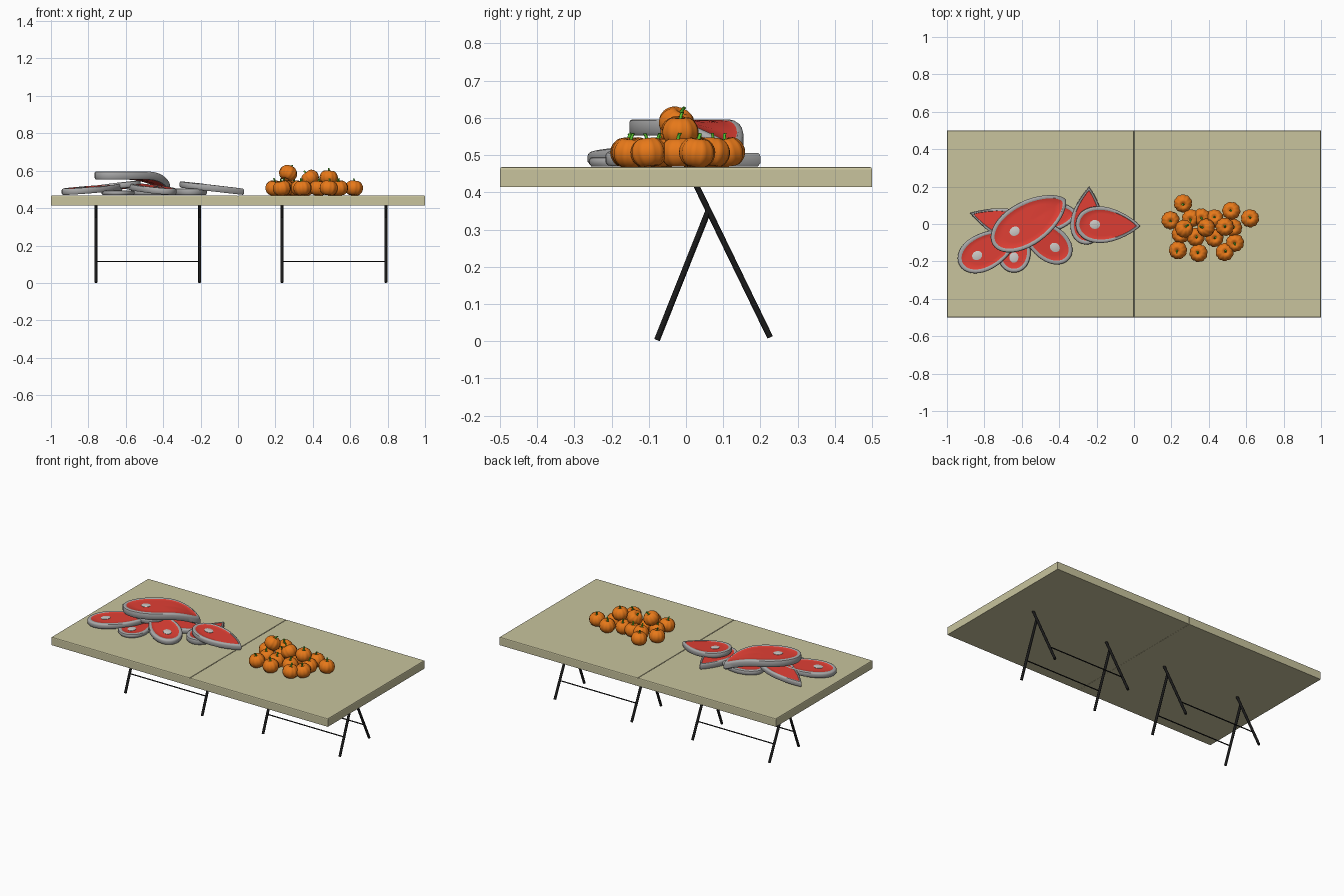
import bpy, bmesh, math, random
from mathutils import Vector, Matrix, Euler

if "Cube" in bpy.data.objects:
    bpy.data.objects.remove(bpy.data.objects["Cube"])

random.seed(4)


def material(name, rgb):
    m = bpy.data.materials.new(name)
    m.diffuse_color = (*rgb, 1)
    m.use_nodes = True
    m.node_tree.nodes["Principled BSDF"].inputs["Base Color"].default_value = m.diffuse_color
    return m


WOOD = material("pale_wood", (0.58, 0.55, 0.34))
BLACK = material("black_metal", (0.01, 0.01, 0.01))
FAT = material("fat", (0.40, 0.40, 0.40))
MEAT = material("meat", (0.75, 0.05, 0.035))
BONE = material("bone", (0.62, 0.60, 0.58))
ORANGE = material("orange_skin", (0.80, 0.19, 0.01))
GREEN = material("green_stem", (0.10, 0.55, 0.03))


def add_object(name, bm, mats, smooth=None):
    bmesh.ops.recalc_face_normals(bm, faces=bm.faces)
    me = bpy.data.meshes.new(name)
    bm.to_mesh(me)
    bm.free()
    for m in mats:
        me.materials.append(m)
    ob = bpy.data.objects.new(name, me)
    bpy.context.collection.objects.link(ob)
    if smooth:
        bpy.ops.object.select_all(action='DESELECT')
        ob.select_set(True)
        bpy.context.view_layer.objects.active = ob
        bpy.ops.object.shade_smooth_by_angle(angle=math.radians(smooth))
    return ob


def rod(name, a, b, r):
    a, b = Vector(a), Vector(b)
    d = b - a
    bm = bmesh.new()
    mat = Matrix.Translation((a + b) / 2) @ d.to_track_quat('Z', 'Y').to_matrix().to_4x4()
    bmesh.ops.create_cone(bm, cap_ends=True, segments=12, radius1=r, radius2=r,
                          depth=d.length, matrix=mat)
    return add_object(name, bm, [BLACK], 40)


# Table top: two halves meeting at a seam, chamfered along the top
for side, cx in (("left", -0.5), ("right", 0.5)):
    bm = bmesh.new()
    bmesh.ops.create_cube(bm, size=1, matrix=Matrix.Translation((cx, 0, 0.4415))
                          @ Matrix.Diagonal((0.999, 1, 0.053, 1)))
    top = [e for e in bm.edges if all(v.co.z > 0.44 for v in e.verts)]
    bmesh.ops.bevel(bm, geom=top, offset=0.006, segments=2, profile=0.5, affect='EDGES')
    add_object("table_top_" + side, bm, [WOOD])

# Trestles: crossed legs in pairs, joined by thin bars
for side, xs in (("left", (-0.76, -0.205)), ("right", (0.235, 0.79))):
    for x in xs:
        rod(side + "_long_leg", (x, 0.027, 0.42), (x, 0.226, 0.0105), 0.008)
        rod(side + "_short_leg", (x, 0.06, 0.35), (x, -0.078, 0.003), 0.008)
    for y in (-0.034, 0.175):
        rod(side + "_cross_bar", (xs[0], y, 0.115), (xs[1], y, 0.115), 0.0035)


# Steak: teardrop outline lofted through inset rings, then tilted and bent
def steak(name, x, y, z, heading, length, width, thick, taper, slope=0, bend=0, bone=True):
    n = 40
    a, b = length / 2, width / 2
    t = thick

    def place(px, py, pz):
        u = px / a
        return (px, py, pz + slope * u - bend * max(0, u) ** 2.5)

    def ring(d, h, k=1):
        pts = []
        for i in range(n):
            p = 2 * math.pi * i / n
            px = (a - d) * k * math.cos(p)
            py = (b - d) * k * math.sin(p) * abs(math.sin(p / 2)) ** taper * 1.1
            pts.append(bm.verts.new(place(px, py, h)))
        return pts

    bm = bmesh.new()
    # (inset, height, scale, material of the band leading to the next ring)
    levels = [(.021, t - .002, .12, 1), (.021, t - .002, .4, 1), (.021, t - .002, .75, 1),
              (.021, t - .002, 1, 0), (.018, t, 1, 0), (.007, t, 1, 0), (.002, t - .003, 1, 0),
              (0, t - .009, 1, 0), (0, .008, 1, 0), (.006, 0, 1, 0), (.021, 0, 1, 1),
              (.021, 0, .75, 1), (.021, 0, .4, 1), (.021, 0, .12, 1)]
    rings = [ring(*lv[:3]) for lv in levels]
    for lv, r0, r1 in zip(levels, rings, rings[1:]):
        for i in range(n):
            j = (i + 1) % n
            bm.faces.new((r0[i], r0[j], r1[j], r1[i])).material_index = lv[3]
    for r in (rings[0], rings[-1]):
        bm.faces.new(r).material_index = 1
    # Bone disc near the round end
    if bone:
        disc = []
        for h, k in ((t - .006, 1), (t, 1), (t + .001, .9)):
            disc.append([bm.verts.new(place(-a * .4 + .028 * k * math.cos(i * math.pi / 10),
                                            .024 * k * math.sin(i * math.pi / 10), h))
                         for i in range(20)])
        for r0, r1 in zip(disc, disc[1:]):
            for i in range(20):
                bm.faces.new((r0[i], r0[i - 1], r1[i - 1], r1[i])).material_index = 2
        bm.faces.new(disc[-1]).material_index = 2
    ob = add_object(name, bm, [FAT, MEAT, BONE], 40)
    ob.location = (x, y, z)
    ob.rotation_euler.z = math.radians(heading)


steak("steak_front_left", -.775, -.135, .484, 28, .36, .21, .033, .5, slope=.014)
steak("steak_front_middle", -.64, -.125, .469, 88, .27, .19, .026, .6)
steak("steak_front_right", -.475, -.085, .488, 142, .33, .20, .033, .5, slope=.018)
steak("steak_back_left", -.70, .005, .494, 163, .37, .20, .032, .9, slope=-.022)
steak("steak_under_right", -.44, .04, .470, 8, .27, .16, .030, .3, bone=False)
steak("steak_on_top", -.56, .01, .553, 32, .46, .235, .043, .3, bend=.075)
steak("steak_upright", -.25, .045, .470, 86, .31, .20, .036, .9)
steak("steak_right", -.14, -.005, .490, -2, .345, .22, .034, .75, slope=-.020)


# Pumpkin: ribbed, dimpled sphere with a bent stem
def pumpkin_mesh():
    bm = bmesh.new()
    bmesh.ops.create_uvsphere(bm, u_segments=40, v_segments=18, radius=1)
    for v in bm.verts:
        x, y, z = v.co
        rad = math.hypot(x, y)
        rib = 1 - .07 * (1 - abs(math.sin(5 * math.atan2(y, x)))) ** 2
        dip = .32 * math.exp(-(rad / .3) ** 2) * (1 if z > 0 else -1)
        v.co = (x * rib, y * rib, .90 * z - dip)
    n0 = len(bm.faces)
    prev = None
    for h, r, off in ((.5, .15, 0), (.7, .10, 0), (.9, .085, .05), (1.06, .10, .14)):
        cur = [bm.verts.new((off + r * math.cos(i * math.pi / 4),
                             r * math.sin(i * math.pi / 4), h)) for i in range(8)]
        if prev:
            for i in range(8):
                bm.faces.new((prev[i - 1], prev[i], cur[i], cur[i - 1]))
        prev = cur
    bm.faces.new(prev)
    bm.faces.ensure_lookup_table()
    for f in bm.faces[n0:]:
        f.material_index = 1
    return bm


first = add_object("pumpkin", pumpkin_mesh(), [ORANGE, GREEN], 50)
# Lower layer (x, y), then the raised ones (x, y, z)
spots = [(.195, .02), (.262, .11), (.235, -.14), (.345, -.155), (.25, -.055), (.305, .03),
         (.33, -.07), (.36, .035), (.43, .03), (.43, -.075), (.52, .07), (.485, -.15),
         (.54, -.10), (.62, .03), (.53, -.02),
         (.268, -.025, .586), (.385, -.02, .560), (.485, -.015, .563)]
for i, s in enumerate(spots):
    ob = first if i == 0 else bpy.data.objects.new("pumpkin", first.data)
    if i:
        bpy.context.collection.objects.link(ob)
    raised = len(s) == 3
    ob.location = s if raised else (*s, .507)
    ob.scale = [.049] * 3
    tilt = .7 if raised else .18
    ob.rotation_euler = Euler((random.uniform(-tilt, tilt), random.uniform(-tilt, tilt),
                               random.uniform(0, 6.28)))
